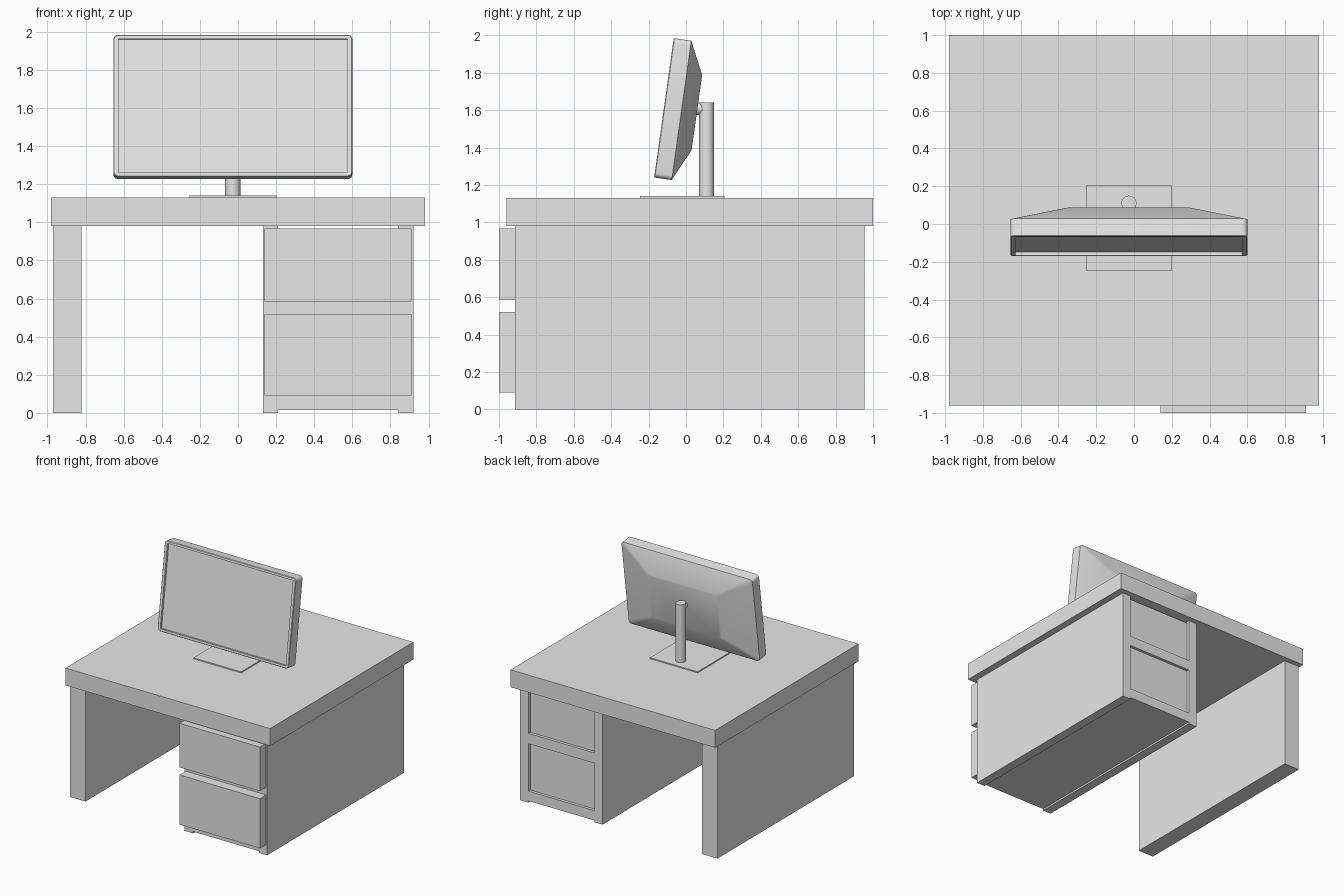
import bpy, bmesh, math
from mathutils import Vector, Matrix

cube = bpy.data.objects.get("Cube")
if cube:
    bpy.data.objects.remove(cube, do_unlink=True)

grey = bpy.data.materials.new("plain_grey")
grey.use_nodes = True
grey.diffuse_color = (0.8, 0.8, 0.8, 1)
grey.node_tree.nodes["Principled BSDF"].inputs["Base Color"].default_value = (0.8, 0.8, 0.8, 1)


def finish(name, bm, smooth=False):
    bmesh.ops.recalc_face_normals(bm, faces=bm.faces)
    mesh = bpy.data.meshes.new(name)
    bm.to_mesh(mesh)
    bm.free()
    mesh.materials.append(grey)
    ob = bpy.data.objects.new(name, mesh)
    bpy.context.collection.objects.link(ob)
    if smooth:
        bpy.ops.object.select_all(action='DESELECT')
        ob.select_set(True)
        bpy.context.view_layer.objects.active = ob
        bpy.ops.object.shade_smooth_by_angle(angle=math.radians(30))
    return ob


def add_box(bm, lo, hi):
    lo, hi = Vector(lo), Vector(hi)
    m = Matrix.Translation((lo + hi) / 2) @ Matrix.Diagonal((*(hi - lo), 1))
    bmesh.ops.create_cube(bm, size=1, matrix=m)


def box(name, lo, hi):
    bm = bmesh.new()
    add_box(bm, lo, hi)
    return finish(name, bm)


def cylinder(name, radius, start, end):
    start, end = Vector(start), Vector(end)
    axis = end - start
    rot = axis.to_track_quat('Z', 'Y').to_matrix().to_4x4()
    bm = bmesh.new()
    bmesh.ops.create_cone(bm, cap_ends=True, segments=32, radius1=radius, radius2=radius,
                          depth=axis.length, matrix=Matrix.Translation((start + end) / 2) @ rot)
    return finish(name, bm, smooth=True)


# Desk top and side panel
FRONT, BACK, UNDER, TOP = -0.915, 0.955, 0.98, 1.13
box("desk_top", (-0.98, -0.96, UNDER), (0.98, 1.0, TOP))
box("side_panel", (-0.97, FRONT, 0), (-0.82, BACK, UNDER))

# Cabinet frame: a grid of cells with the drawer openings left out
cols = [0.13, 0.21, 0.84, 0.92]
rows = [0, 0.015, 0.1, 0.51, 0.6, UNDER]
bm = bmesh.new()
for c in range(3):
    for r in range(5):
        if c == 1 and r in (0, 2, 4):
            continue
        bm.faces.new([bm.verts.new((x, FRONT, z)) for x, z in (
            (cols[c], rows[r]), (cols[c + 1], rows[r]),
            (cols[c + 1], rows[r + 1]), (cols[c], rows[r + 1]))])
bmesh.ops.remove_doubles(bm, verts=bm.verts, dist=0.001)
ext = bmesh.ops.extrude_face_region(bm, geom=bm.faces[:], use_keep_orig=True)
moved = [g for g in ext["geom"] if isinstance(g, bmesh.types.BMVert)]
bmesh.ops.translate(bm, verts=moved, vec=(0, BACK - FRONT, 0))
finish("cabinet_frame", bm)

# Drawers: wide front with a box behind it
for name, (z0, z1), (b0, b1) in (("upper_drawer", (0.585, 0.967), (0.6, 0.967)),
                                 ("lower_drawer", (0.09, 0.52), (0.1, 0.51))):
    bm = bmesh.new()
    add_box(bm, (0.14, -1.0, z0), (0.91, FRONT, z1))
    add_box(bm, (cols[1], FRONT, b0), (cols[2], BACK - 0.025, b1))
    finish(name, bm)

# Monitor stand
CX = -0.027
box("stand_base", (CX - 0.228, -0.245, TOP), (CX + 0.228, 0.205, TOP + 0.01))
cylinder("stand_pole", 0.04, (CX, 0.11, TOP), (CX, 0.11, 1.64))
cylinder("stand_arm", 0.032, (CX, 0.11, 1.607), (CX, 0.04, 1.607))


def rounded_ring(bm, hx, hz, radius, y, steps=5):
    ring = []
    for q, (sx, sz) in enumerate(((1, 1), (-1, 1), (-1, -1), (1, -1))):
        for i in range(steps + 1):
            a = math.pi / 2 * (q + i / steps)
            ring.append(bm.verts.new((sx * (hx - radius) + radius * math.cos(a), y,
                                      sz * (hz - radius) + radius * math.sin(a))))
    return ring


# Monitor: rings from the recessed screen, over the bezel, to the raised back
bm = bmesh.new()
HX, HZ = 0.627, 0.376
rings = [rounded_ring(bm, *r) for r in (
    (HX - 0.026, HZ - 0.022, 0.004, 0.02),
    (HX - 0.026, HZ - 0.022, 0.004, 0.0),
    (HX - 0.004, HZ - 0.004, 0.022, 0.0),
    (HX, HZ, 0.026, 0.004),
    (HX, HZ, 0.026, 0.095),
    (0.335, 0.202, 0.02, 0.178))]
for a, b in zip(rings, rings[1:]):
    for i in range(len(a)):
        j = (i + 1) % len(a)
        bm.faces.new((a[i], a[j], b[j], b[i]))
bm.faces.new(rings[0])
bm.faces.new(rings[-1])
monitor = finish("monitor", bm, smooth=True)
monitor.location = (CX, -0.118, 1.612)
monitor.rotation_euler.x = math.radians(-8)
